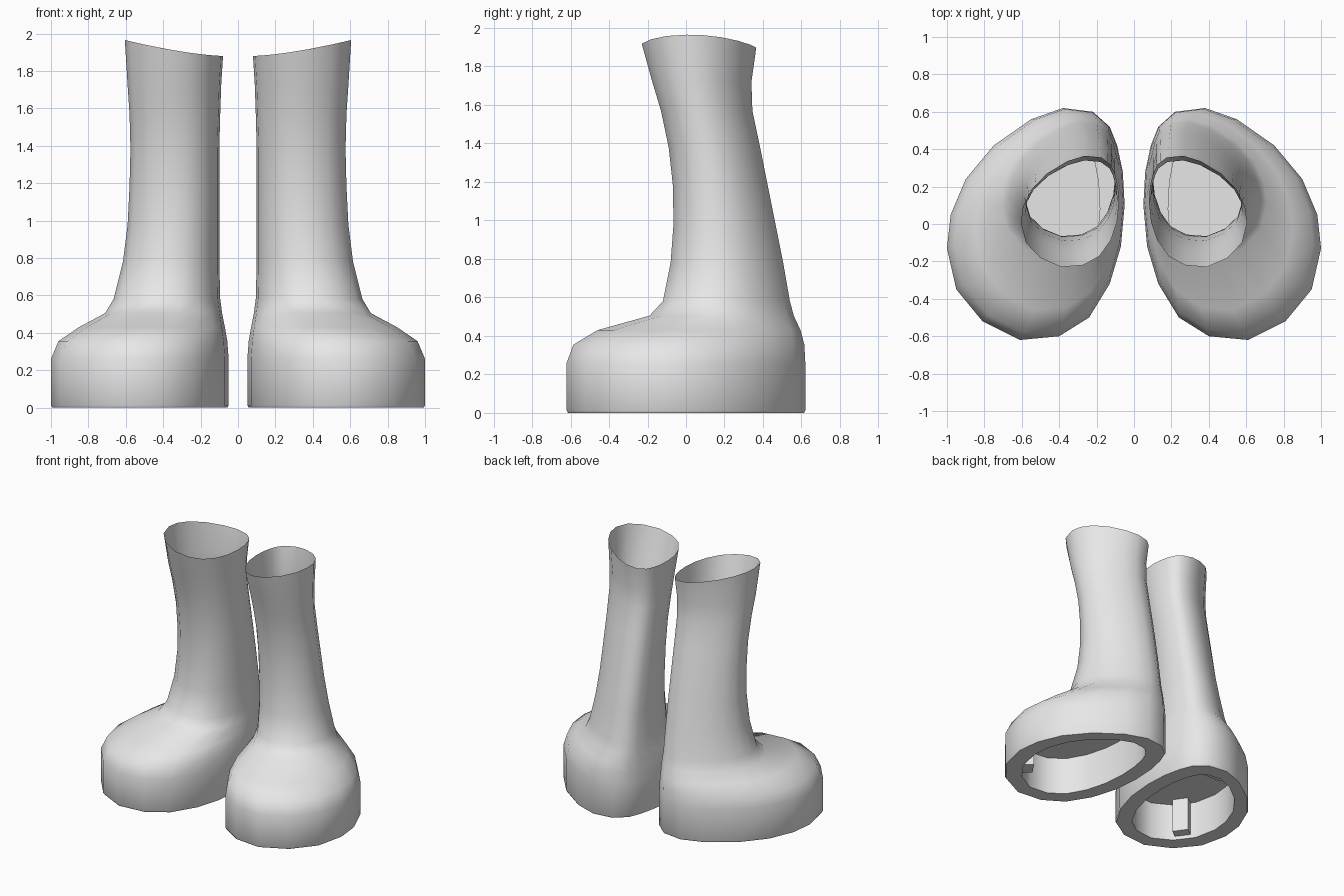
import bpy
import bmesh
import math
from mathutils import Matrix, Vector

cube = bpy.data.objects.get("Cube")
if cube:
    bpy.data.objects.remove(cube, do_unlink=True)

# Single plain grey
grey = bpy.data.materials.new("plain_grey")
grey.use_nodes = True
grey.diffuse_color = (0.8, 0.8, 0.8, 1)
grey.node_tree.nodes["Principled BSDF"].inputs["Base Color"].default_value = (0.8, 0.8, 0.8, 1)

# Footprint of the left boot, counterclockwise from the outer side
FOOT = [(1.0, -.13), (.98, .05), (.90, .24), (.75, .42), (.55, .56), (.38, .62),
        (.22, .60), (.13, .52), (.09, .42), (.06, .28), (.05, .10), (.07, -.12),
        (.13, -.32), (.24, -.50), (.40, -.60), (.61, -.62), (.81, -.52), (.95, -.35)]

# Cross-sections from the top down: height, inner x, outer x, front y, back y
SECTIONS = [
    (1.88, .08, .605, -.23, .365),
    (1.72, .09, .59, -.175, .34),
    (1.57, .095, .58, -.13, .345),
    (1.38, .10, .575, -.09, .385),
    (1.18, .10, .58, -.068, .425),
    (.98, .10, .59, -.065, .465),
    (.78, .10, .615, -.08, .505),
    (.58, .095, .665, -.12, .54),
    (.505, .085, .71, -.19, .56),
    (.43, .07, .85, -.46, .595),
    (.355, .057, .96, -.585, .615),
    (.26, .05, 1.0, -.62, .62),
    (.012, .05, 1.0, -.62, .62),
    (0, .057, .993, -.613, .613),
    (0, .18, .87, -.50, .50),       # inner edge of the sole rim
    (.30, .18, .87, -.50, .50),     # top of the sole recess
]


def finish(name, bm, side):
    """Mirror for the right foot, then make a smooth shaded object."""
    if side < 0:
        bmesh.ops.scale(bm, vec=(-1, 1, 1), verts=bm.verts)
        bmesh.ops.reverse_faces(bm, faces=bm.faces)
    mesh = bpy.data.meshes.new(name)
    bm.to_mesh(mesh)
    bm.free()
    mesh.materials.append(grey)
    ob = bpy.data.objects.new(name, mesh)
    bpy.context.collection.objects.link(ob)
    bpy.ops.object.select_all(action='DESELECT')
    ob.select_set(True)
    bpy.context.view_layer.objects.active = ob
    bpy.ops.object.shade_smooth_by_angle(angle=math.radians(55))


def boot(name, side):
    """Loft the open shaft, foot, sole rim and recess as one surface."""
    bm = bmesh.new()
    rings = []
    for i, (z, x0, x1, y0, y1) in enumerate(SECTIONS):
        ring = []
        for px, py in FOOT:
            u = (px - .05) / .95
            v = (py + .62) / 1.24
            rise = .085 * u ** 1.5 if i == 0 else 0   # slanted top rim
            ring.append(bm.verts.new((x0 + u * (x1 - x0), y0 + v * (y1 - y0), z + rise)))
        rings.append(ring)
    n = len(FOOT)
    for top, low in zip(rings, rings[1:]):
        for i in range(n):
            j = (i + 1) % n
            bm.faces.new((top[i], low[i], low[j], top[j]))
    bm.faces.new(list(reversed(rings[-1])))
    finish(name, bm, side)


def peg(name, side, centre, size, turn):
    """Block inside the sole recess."""
    bm = bmesh.new()
    place = (Matrix.Translation(Vector(centre)) @ Matrix.Rotation(math.radians(turn), 4, 'Z')
             @ Matrix.Diagonal((*size, 1)))
    bmesh.ops.create_cube(bm, size=1, matrix=place)
    finish(name, bm, side)


for label, side in (("left", 1), ("right", -1)):
    boot(label + "_boot", side)
    peg(label + "_toe_peg", side, (.76, -.35, .165), (.12, .12, .27), -35)
    peg(label + "_heel_peg", side, (.55, .31, .24), (.18, .16, .12), 0)
